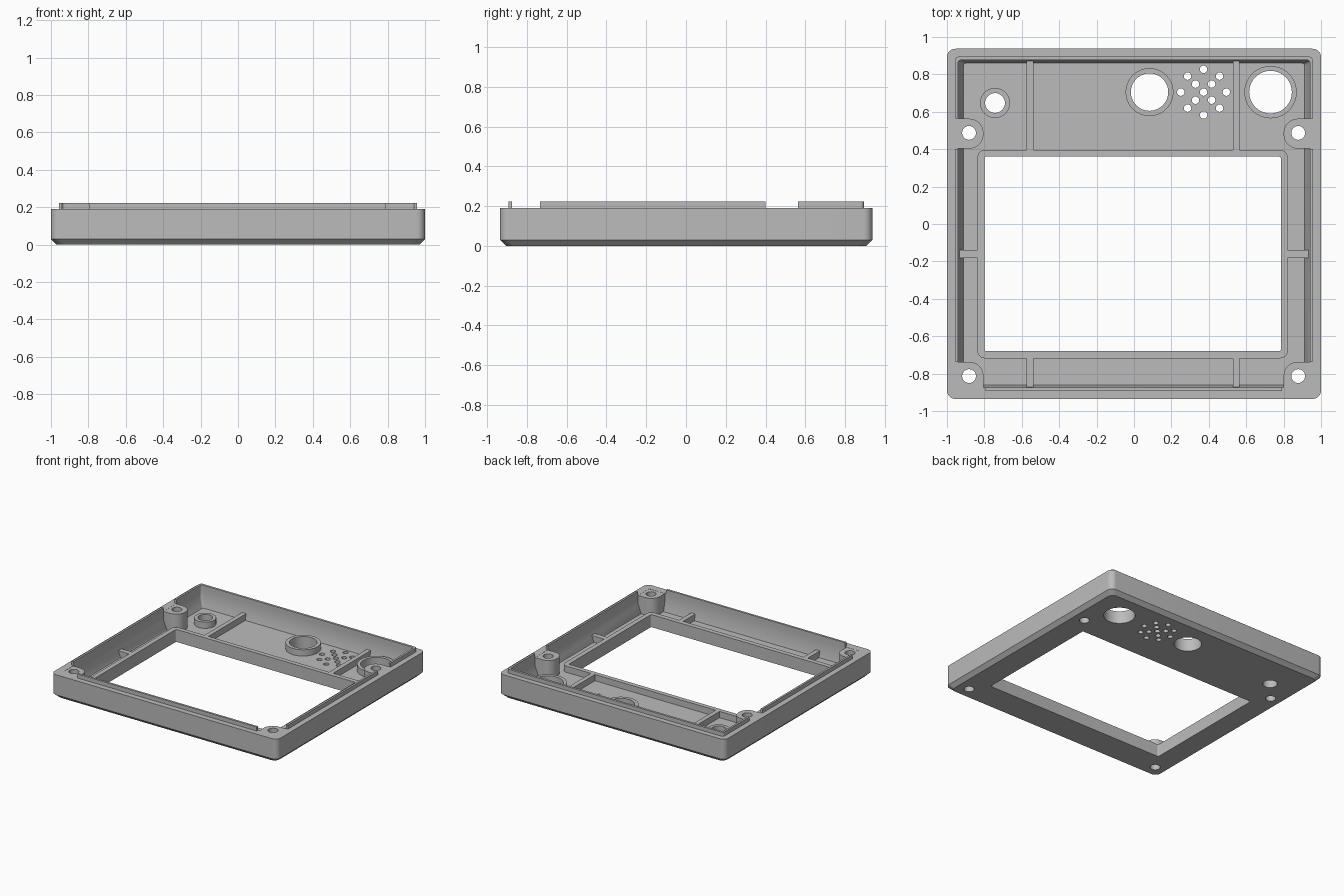
import bpy, bmesh
from math import sin, cos, pi, radians

cube = bpy.data.objects.get("Cube")
if cube:
    bpy.data.objects.remove(cube, do_unlink=True)

grey = bpy.data.materials.new("matte_grey")
grey.use_nodes = True
grey.diffuse_color = (0.5, 0.5, 0.5, 1)
grey.node_tree.nodes["Principled BSDF"].inputs["Base Color"].default_value = (0.5, 0.5, 0.5, 1)


def rounded_rect(x0, x1, y0, y1, radii=(0, 0, 0, 0), steps=8):
    """Outline, corners in order: front -x, front +x, back +x, back -x."""
    pts = []
    corners = ((x0, y0, 1, 1), (x1, y0, -1, 1), (x1, y1, -1, -1), (x0, y1, 1, -1))
    for i, ((x, y, sx, sy), r) in enumerate(zip(corners, radii)):
        if r == 0:
            pts.append((x, y))
            continue
        for k in range(steps + 1):
            a = pi + i * pi / 2 + k / steps * pi / 2
            pts.append((x + sx * r + r * cos(a), y + sy * r + r * sin(a)))
    return pts


def circle(x, y, r, n=40):
    return [(x + r * cos(2 * pi * k / n), y + r * sin(2 * pi * k / n)) for k in range(n)]


def loft(name, *sections):
    """Closed solid through (z, outline) sections, bottom to top."""
    bm = bmesh.new()
    rings = [[bm.verts.new((x, y, z)) for x, y in pts] for z, pts in sections]
    for lo, hi in zip(rings, rings[1:]):
        for i in range(len(lo)):
            j = (i + 1) % len(lo)
            bm.faces.new((lo[i], lo[j], hi[j], hi[i]))
    bm.faces.new(rings[0][::-1])
    bm.faces.new(rings[-1])
    mesh = bpy.data.meshes.new(name)
    bm.to_mesh(mesh)
    bm.free()
    obj = bpy.data.objects.new(name, mesh)
    bpy.context.collection.objects.link(obj)
    mesh.materials.append(grey)
    return obj


def prism(name, outline, z0, z1):
    return loft(name, (z0, outline), (z1, outline))


def activate(obj):
    bpy.ops.object.select_all(action='DESELECT')
    obj.select_set(True)
    bpy.context.view_layer.objects.active = obj


def cut(obj, *cutters):
    activate(obj)
    for c in cutters:
        mod = obj.modifiers.new("cut", 'BOOLEAN')
        mod.operation = 'DIFFERENCE'
        mod.solver = 'EXACT'
        mod.object = c
        bpy.ops.object.modifier_apply(modifier=mod.name)
        bpy.data.objects.remove(c, do_unlink=True)


def hole(outline):
    return prism("cutter", outline, -0.1, 0.4)


FLOOR, RIB, RIM, LIP = 0.05, 0.10, 0.19, 0.222
window = rounded_rect(-0.80, 0.785, -0.68, 0.36, (0.01,) * 4)
rings = {"small_button_ring": (-0.743, 0.647, 0.053, 0.08),
         "middle_button_ring": (0.083, 0.705, 0.10, 0.128),
         "large_button_ring": (0.73, 0.705, 0.114, 0.14)}
screws = [(x, y) for x in (-0.882, 0.878) for y in (-0.813, 0.487)]

# Shell: chamfered tray with a sloped foot inside the walls
r4 = (0.045,) * 4
body = rounded_rect(-1, 1, -0.935, 0.937, r4)
shell = loft("shell", (0, rounded_rect(-0.97, 0.97, -0.905, 0.907, r4)),
             (0.03, body), (RIM, body))
r2 = (0.015,) * 4
inner = rounded_rect(-0.94, 0.94, -0.875, 0.877, r2)
cut(shell, loft("cutter", (FLOOR, rounded_rect(-0.912, 0.912, -0.86, 0.86, r2)),
                (0.12, inner), (0.4, inner)))
cut(shell, hole(window))
cut(shell, *[hole(circle(x, y, r)) for x, y, r, _ in rings.values()])
cut(shell, *[hole(circle(x, y, 0.037, 24)) for x, y in screws])

# Speaker grille: a centre hole and three rings of four
grille = [(0, 0)]
for radius, turn in ((0.061, pi / 4), (0.121, pi / 4), (0.122, 0)):
    grille += [(radius * cos(turn + k * pi / 2), radius * sin(turn + k * pi / 2)) for k in range(4)]
cut(shell, *[hole(circle(0.372 + x, 0.705 + y, 0.02, 16)) for x, y in grille])

# Raised frame around the window
frame = prism("window_frame", rounded_rect(-0.837, 0.822, -0.718, 0.396, (0.04,) * 4), FLOOR - 0.01, RIB)
cut(frame, hole(window))

# Collars around the button holes
collars = []
for name, (x, y, r, outer) in rings.items():
    collar = prism(name, circle(x, y, outer), FLOOR - 0.01, RIB)
    cut(collar, hole(circle(x, y, r)))
    collars.append(collar)

# Stiffening ribs between frame and walls
ribs = []
for side, x in (("right", -0.556), ("left", 0.546)):
    for end, y0, y1 in (("back", 0.393, 0.88), ("front", -0.88, -0.715)):
        ribs.append(prism(f"{end}_{side}_rib", rounded_rect(x - 0.018, x + 0.018, y0, y1), FLOOR - 0.01, RIB))
for side, x0, x1 in (("right", -0.945, -0.834), ("left", 0.819, 0.945)):
    ribs.append(prism(f"{side}_side_rib", rounded_rect(x0, x1, -0.181, -0.14), FLOOR - 0.01, RIB))

# Screw bosses growing out of the walls
bosses = []
for x, y in screws:
    back = y > 0
    r_front, r_back = (0.075 if back else 0), 0.075
    y0, y1 = (0.403, 0.563) if back else (-0.885, -0.737)
    if x < 0:
        outline = rounded_rect(-0.95, -0.805, y0, y1, (0, r_front, r_back, 0))
    else:
        outline = rounded_rect(0.80, 0.95, y0, y1, (r_front, 0, 0, r_back))
    name = f"{'back' if back else 'front'}_{'right' if x < 0 else 'left'}_screw_boss"
    boss = prism(name, outline, FLOOR - 0.01, RIM - 0.001)
    cut(boss, hole(circle(x, y, 0.037, 24)))
    bosses.append(boss)

# Locating lip, interrupted at the bosses
lip = prism("locating_lip", rounded_rect(-0.956, 0.956, -0.892, 0.895, (0.02,) * 4), RIM - 0.005, LIP)
cut(lip, hole(inner))
gaps = [rounded_rect(x0, x1, y0, y1) for x0, x1 in ((-1.1, -0.795), (0.79, 1.1))
        for y0, y1 in ((-1.1, -0.735), (0.40, 0.563))]
cut(lip, *[hole(g) for g in gaps])

for obj in [shell, frame, lip, *collars, *ribs, *bosses]:
    activate(obj)
    bpy.ops.object.shade_smooth_by_angle(angle=radians(30))
